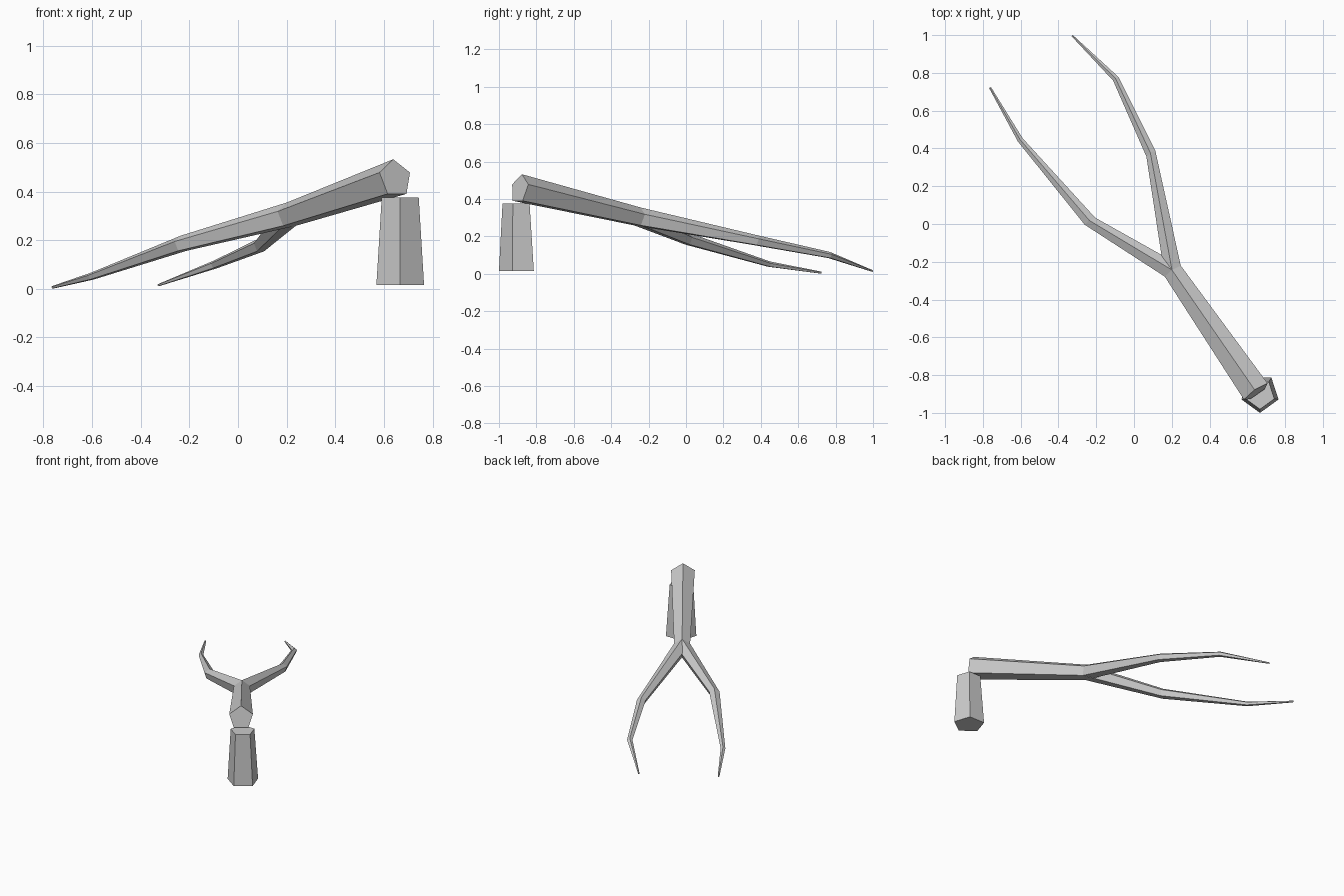
import bpy, bmesh
from math import sin, cos, tau
from mathutils import Vector

cube = bpy.data.objects.get("Cube")
if cube:
    bpy.data.objects.remove(cube, do_unlink=True)

grey = bpy.data.materials.new("plain_grey")
grey.use_nodes = True
grey.diffuse_color = (0.6, 0.6, 0.6, 1)
grey.node_tree.nodes["Principled BSDF"].inputs["Base Color"].default_value = (0.6, 0.6, 0.6, 1)

SIDES = 5


def loft(name, stations, side, up, cap_start=True, cap_end=True):
    """Join parallel pentagon rings given as (centre, radius)."""
    bm = bmesh.new()
    rings = []
    for centre, radius in stations:
        ring = []
        for i in range(SIDES):
            a = tau * i / SIDES
            ring.append(bm.verts.new(Vector(centre) + radius * (side * sin(a) + up * cos(a))))
        rings.append(ring)
    for r0, r1 in zip(rings, rings[1:]):
        for i in range(SIDES):
            j = (i + 1) % SIDES
            bm.faces.new((r0[i], r0[j], r1[j], r1[i]))
    if cap_start:
        bm.faces.new(rings[0])
    if cap_end:
        bm.faces.new(rings[-1])
    # Orient the tube outward: ring faces wind the same way throughout
    bm.normal_update()
    first = bm.faces[:][0] if hasattr(bm.faces, "ensure_lookup_table") and not bm.faces.ensure_lookup_table() else None
    outward = first.calc_center_median() - (Vector(stations[0][0]) + Vector(stations[1][0])) / 2
    bmesh.ops.recalc_face_normals(bm, faces=bm.faces[:])
    bm.normal_update()
    if first.normal.dot(outward) < 0:
        bmesh.ops.reverse_faces(bm, faces=bm.faces[:])
    mesh = bpy.data.meshes.new(name)
    bm.to_mesh(mesh)
    bm.free()
    mesh.materials.append(grey)
    obj = bpy.data.objects.new(name, mesh)
    bpy.context.collection.objects.link(obj)
    return obj


# Branch rings all share the trunk's cross-section plane
base = (0.647, -0.89, 0.454)
fork = ((0.207, -0.252, 0.302), 0.054)
heading = (Vector(fork[0]) - Vector(base)).normalized()
side = heading.cross(Vector((0, 0, 1))).normalized()
up = side.cross(heading)

# Thick limb up to the fork
loft("main_limb", [(base, 0.08), fork], side, up, cap_end=False)

# Two tapering, bent prongs
loft("right_prong", [
    fork,
    ((-0.232, 0.013, 0.184), 0.035),
    ((-0.602, 0.445, 0.051), 0.016),
    ((-0.762, 0.722, 0.006), 0.006),
], side, up, cap_start=False)
loft("left_prong", [
    fork,
    ((0.09, 0.372, 0.178), 0.030),
    ((-0.096, 0.768, 0.099), 0.018),
    ((-0.327, 0.997, 0.015), 0.005),
], side, up, cap_start=False)

# Upright tapered post beneath the thick end
loft("post", [
    ((0.667, -0.897, 0.016), 0.103),
    ((0.667, -0.901, 0.375), 0.08),
], Vector((1, 0, 0)), Vector((0, -1, 0)))
